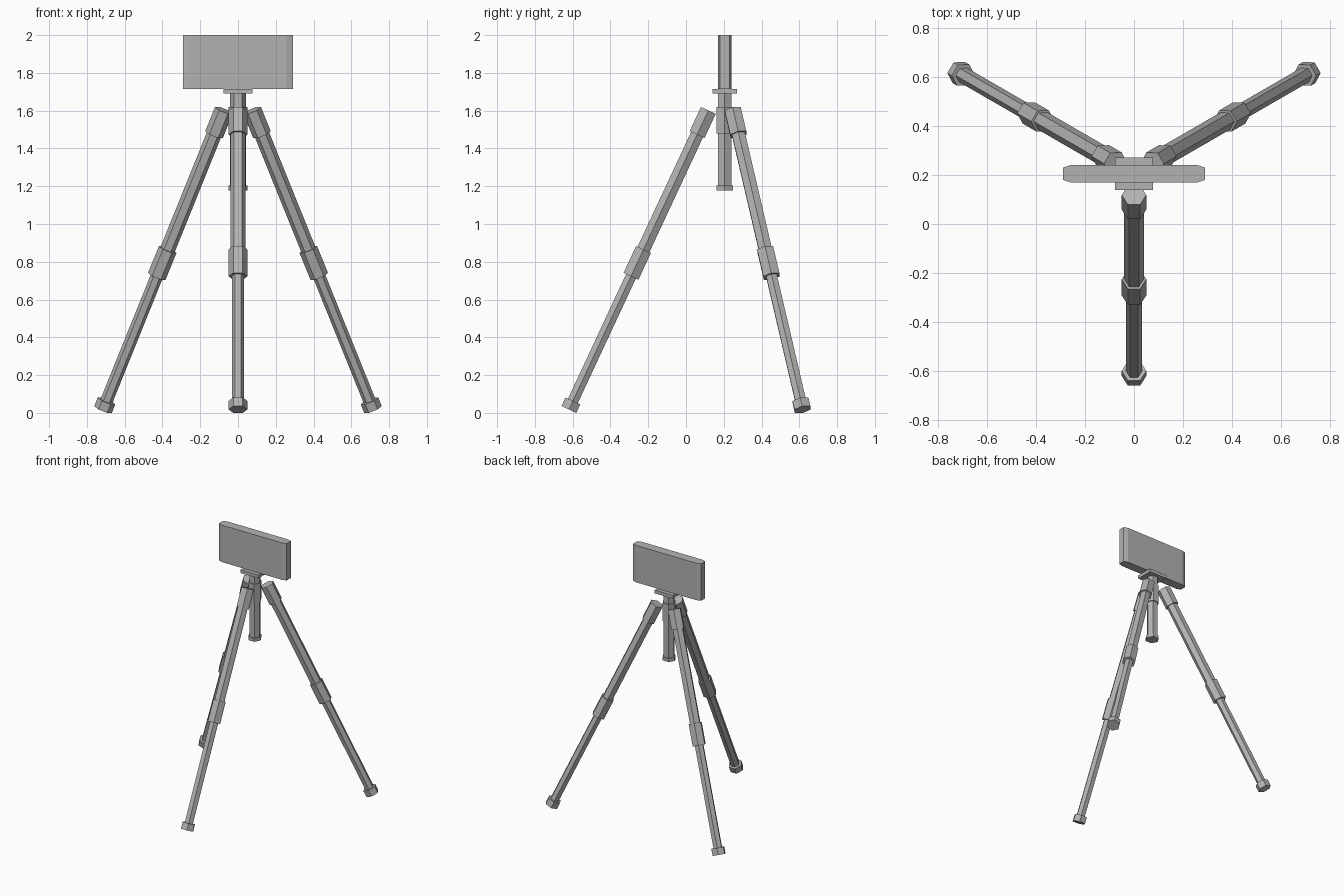
import bpy, bmesh, math
from mathutils import Matrix

if "Cube" in bpy.data.objects:
    bpy.data.objects.remove(bpy.data.objects["Cube"])

CENTRE_Y = 0.205
LEAN = math.radians(25)

grey = bpy.data.materials.new("plain grey")
grey.diffuse_color = (0.45, 0.45, 0.45, 1)
grey.use_nodes = True
grey.node_tree.nodes["Principled BSDF"].inputs["Base Color"].default_value = grey.diffuse_color


def prism(name, outline, z0, z1, matrix):
    """Flat-faced prism of an xy outline between two heights."""
    bm = bmesh.new()
    base = bm.faces.new([bm.verts.new((x, y, z0)) for x, y in outline])
    top = bmesh.ops.extrude_face_region(bm, geom=[base])["geom"]
    bmesh.ops.translate(bm, vec=(0, 0, z1 - z0),
                        verts=[v for v in top if isinstance(v, bmesh.types.BMVert)])
    bmesh.ops.recalc_face_normals(bm, faces=bm.faces)
    mesh = bpy.data.meshes.new(name)
    bm.to_mesh(mesh)
    bm.free()
    mesh.materials.append(grey)
    mesh.transform(matrix)
    obj = bpy.data.objects.new(name, mesh)
    bpy.context.collection.objects.link(obj)
    return obj


def hexagon(r):
    return [(r * math.cos(math.radians(60 * k)), r * math.sin(math.radians(60 * k)))
            for k in range(6)]


def block(hx, hy, cx=0, cy=0):
    """Rectangle outline with optional cut corners."""
    if not cx:
        return [(-hx, -hy), (hx, -hy), (hx, hy), (-hx, hy)]
    return [(-hx + cx, -hy), (hx - cx, -hy), (hx, -hy + cy), (hx, hy - cy),
            (hx - cx, hy), (-hx + cx, hy), (-hx, hy - cy), (-hx, -hy + cy)]


centre = Matrix.Translation((0, CENTRE_Y, 0))

# Centre column with its collar and end cap
prism("centre_column", hexagon(0.042), 1.19, 1.70, centre)
prism("column_collar", hexagon(0.050), 1.48, 1.62, centre)
prism("column_end_cap", hexagon(0.050), 1.178, 1.203, centre)

# Mounting plate and the slab it carries
prism("mounting_plate", block(0.077, 0.066), 1.69, 1.715, centre)
prism("top_slab", block(0.29, 0.036, 0.033, 0.011), 1.715, 2.0, centre)

# Three telescopic legs: part name, radius, start and end along the leg
leg_parts = [
    ("foot", 0.050, 0.0, 0.05),
    ("lower_tube", 0.033, 0.03, 0.80),
    ("clamp_collar", 0.050, 0.778, 0.935),
    ("upper_tube", 0.040, 0.90, 1.65),
    ("hinge_collar", 0.050, 1.606, 1.747),
]
for side, turn in (("front", 0), ("right", 120), ("left", 240)):
    place = (centre @ Matrix.Rotation(math.radians(turn), 4, 'Z')
             @ Matrix.Translation((0, -0.825, 0.018))
             @ Matrix.Rotation(-LEAN, 4, 'X'))
    for part, radius, start, end in leg_parts:
        prism(f"{side}_leg_{part}", hexagon(radius), start, end, place)
